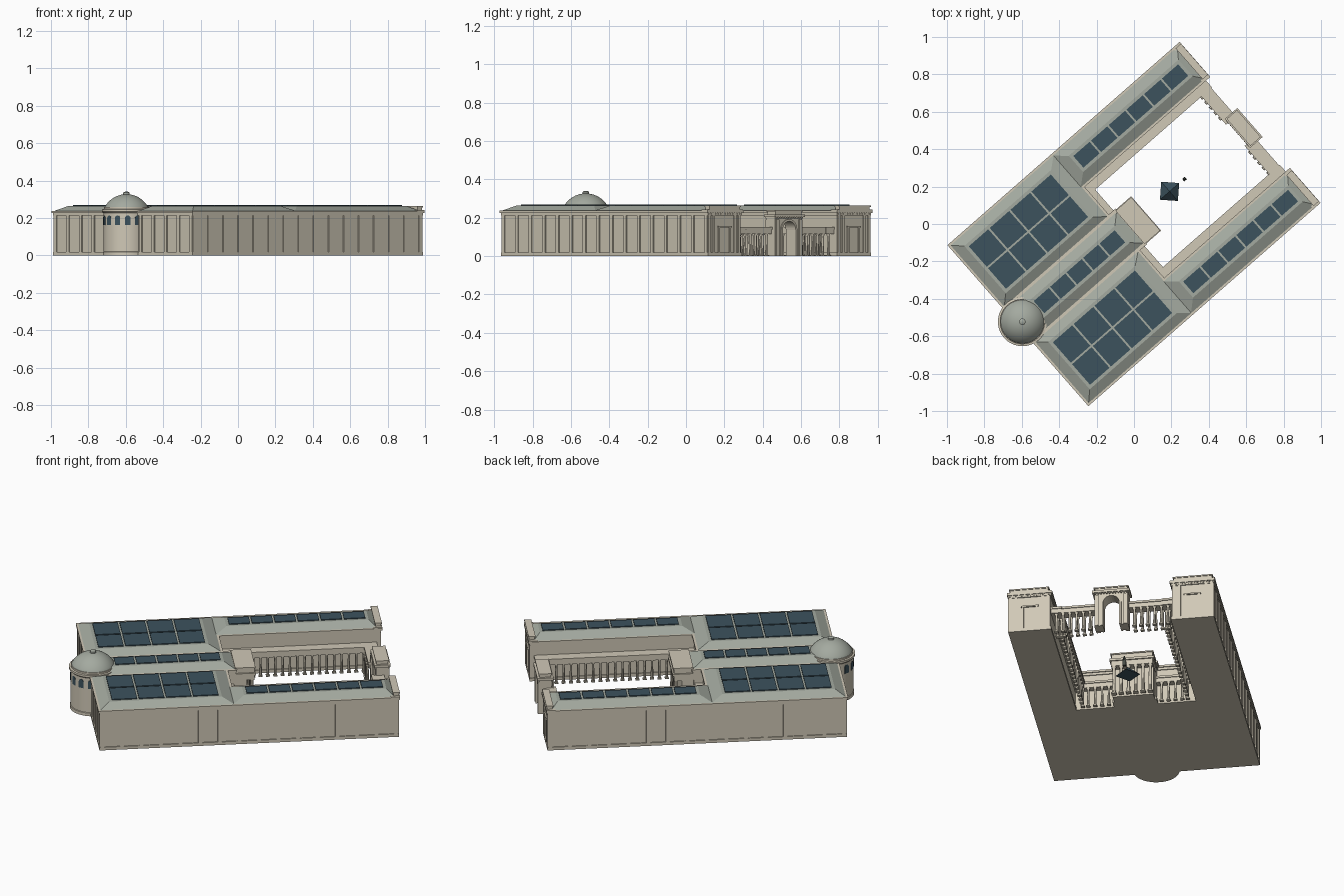
import bpy, bmesh
from math import radians, sin, cos, pi
from mathutils import Matrix

if "Cube" in bpy.data.objects:
    bpy.data.objects.remove(bpy.data.objects["Cube"])

SITE = Matrix.Rotation(radians(41.2), 4, 'Z')   # the plan is turned on the site


def material(name, rgb):
    m = bpy.data.materials.new(name)
    m.diffuse_color = (*rgb, 1)
    m.use_nodes = True
    m.node_tree.nodes["Principled BSDF"].inputs["Base Color"].default_value = m.diffuse_color
    return m


STONE = material("stone", (0.63, 0.58, 0.47))
ROOF = material("roof", (0.37, 0.40, 0.35))
GLASS = material("glass", (0.045, 0.085, 0.11))
BRONZE = material("bronze", (0.06, 0.07, 0.06))


class Part:
    def __init__(self):
        self.bm = bmesh.new()

    def box(self, u0, u1, v0, v1, z0, z1):
        self.frustum(u0, u1, v0, v1, z0, u0, u1, v0, v1, z1)

    def frustum(self, a0, a1, b0, b1, z0, c0, c1, d0, d1, z1):
        add = self.bm.verts.new
        lo = [add((x, y, z0)) for x, y in ((a0, b0), (a1, b0), (a1, b1), (a0, b1))]
        hi = [add((x, y, z1)) for x, y in ((c0, d0), (c1, d0), (c1, d1), (c0, d1))]
        self.bm.faces.new(lo[::-1])
        self.bm.faces.new(hi)
        for i in range(4):
            j = (i + 1) % 4
            self.bm.faces.new((lo[i], lo[j], hi[j], hi[i]))

    def lathe(self, u, v, profile, n=12):
        rings = [[self.bm.verts.new((u + r * cos(2 * pi * i / n), v + r * sin(2 * pi * i / n), z))
                  for i in range(n)] for r, z in profile]
        self.bm.faces.new(rings[0][::-1])
        self.bm.faces.new(rings[-1])
        for a, b in zip(rings, rings[1:]):
            for i in range(n):
                j = (i + 1) % n
                self.bm.faces.new((a[i], a[j], b[j], b[i]))

    def slab(self, outline, u0, u1, m=Matrix()):
        """Extrude a (v, z) outline from u0 to u1, then place it with m."""
        a = [self.bm.verts.new(m @ Matrix.Translation((u0, v, z)).translation) for v, z in outline]
        b = [self.bm.verts.new(m @ Matrix.Translation((u1, v, z)).translation) for v, z in outline]
        self.bm.faces.new(a)
        self.bm.faces.new(b[::-1])
        for i in range(len(a)):
            j = (i + 1) % len(a)
            self.bm.faces.new((a[j], a[i], b[i], b[j]))

    def column(self, u, v, h, r=0.0075):
        self.box(u - r * 1.4, u + r * 1.4, v - r * 1.4, v + r * 1.4, 0, 0.006)
        self.lathe(u, v, ((r, 0.006), (r * 0.82, h - 0.01), (r * 1.3, h - 0.003), (r * 1.3, h)), 10)

    def finish(self, name, mat, smooth=False):
        bmesh.ops.recalc_face_normals(self.bm, faces=self.bm.faces)
        self.bm.transform(SITE)
        me = bpy.data.meshes.new(name)
        self.bm.to_mesh(me)
        me.materials.append(mat)
        ob = bpy.data.objects.new(name, me)
        bpy.context.collection.objects.link(ob)
        if smooth:
            bpy.ops.object.select_all(action='DESELECT')
            ob.select_set(True)
            bpy.context.view_layer.objects.active = ob
            bpy.ops.object.shade_smooth_by_angle(angle=radians(35))


def arch(w, z0, spring, n=12):
    pts = [(w * cos(pi * i / n), spring + w * sin(pi * i / n)) for i in range(n + 1)]
    return [(w, z0)] + pts + [(-w, z0)]


# Main blocks: hall, two galleries, two wings, as u0, u1, v0, v1
U, V = 0.813, 0.56
blocks = [(-U, -0.03, -0.115, 0.115)]
for lo, hi in ((0.125, V), (-V, -0.125)):
    blocks.append((-U, -0.08, lo, hi))
for lo, hi in ((0.335, V), (-V, -0.335)):
    blocks.append((-0.09, U, lo, hi))
walls, trim = Part(), Part()
for a, b, c, d in blocks:
    walls.box(a, b, c, d, 0, 0.23)
    for o, z0, z1 in ((0.006, 0, 0.018), (0.006, 0.212, 0.226), (0.012, 0.226, 0.238)):
        trim.box(a - o, b + o, c - o, d + o, z0, z1)
walls.box(-U, -0.08, -0.13, 0.13, 0, 0.228)
walls.finish("walls", STONE)
trim.finish("plinth_and_cornice", STONE)

# Pilasters on the outer faces
pil = Part()
for s in (1, -1):
    for i in range(16):
        u = -0.803 + i * 1.606 / 15
        v = s * V
        pil.box(u - 0.011, u + 0.011, v - 0.006, v + 0.006, 0.018, 0.214)
    for i in range(5):
        v = s * (0.142 + i * 0.102)
        pil.box(-U - 0.006, -U + 0.006, v - 0.011, v + 0.011, 0.018, 0.214)
pil.finish("pilasters", STONE)

# Hipped roofs with flat tops carrying skylights
roof, sky = Part(), Part()


def hip(a, b, c, d, e, f, g, h, nu, nv, zt=0.264):
    k = 0.012
    roof.frustum(a, b, c, d, 0.236, e - k, f + k, g - k, h + k, zt)
    du, dv = (f - e) / nu, (h - g) / nv
    for i in range(nu):
        for j in range(nv):
            sky.box(e + i * du + 0.005, e + (i + 1) * du - 0.005,
                    g + j * dv + 0.005, g + (j + 1) * dv - 0.005, zt - 0.002, zt + 0.005)


hip(-0.78, -0.025, -0.113, 0.113, -0.68, -0.095, -0.048, 0.048, 5, 1)
hip(-0.817, -0.076, 0.121, 0.564, -0.748, -0.155, 0.185, 0.497, 4, 2)
hip(-0.817, -0.076, -0.564, -0.121, -0.748, -0.155, -0.497, -0.185, 4, 2)
hip(-0.09, 0.80, 0.331, 0.564, -0.01, 0.745, 0.4, 0.492, 6, 1)
hip(-0.09, 0.80, -0.564, -0.331, -0.01, 0.745, -0.492, -0.4, 6, 1)
roof.finish("roofs", ROOF)
sky.finish("skylights", GLASS)

# Domed rotunda
DU = -0.793
drum, dome, win = Part(), Part(), Part()
drum.lathe(DU, 0, ((0.126, 0), (0.126, 0.018), (0.122, 0.02), (0.122, 0.226), (0.131, 0.234),
                   (0.131, 0.246), (0.121, 0.248), (0.121, 0.258)), 48)
drum.finish("rotunda_drum", STONE, True)
R = (0.117 ** 2 + 0.07 ** 2) / 0.14
top = 0.327
prof = [(R * sin(t), top - R + R * cos(t)) for t in [1.07 * (1 - i / 10) for i in range(10)]]
dome.lathe(DU, 0, [(0.117, 0.256)] + prof + [(0.017, 0.326), (0.017, 0.335), (0.008, 0.34)], 48)
dome.finish("rotunda_dome", ROOF, True)
for k in range(-3, 4):
    m = Matrix.Translation((DU, 0, 0)) @ Matrix.Rotation(radians(180 + 26 * k), 4, 'Z')
    pts = arch(0.015, 0.162, 0.198, 8)
    for bit, x in ((pts, 0.1235),):
        a = [win.bm.verts.new(m @ Matrix.Translation((x, v, z)) .translation) for v, z in bit]
        b = [win.bm.verts.new(m @ Matrix.Translation((0.1, v, z)).translation) for v, z in bit]
        win.bm.faces.new(a)
        for i in range(len(a)):
            j = (i + 1) % len(a)
            win.bm.faces.new((a[j], a[i], b[i], b[j]))
win.finish("rotunda_windows", GLASS)

# Wing end pavilions with parapet, corner pilasters, niche surround and dentils
pav = Part()
for s in (1, -1):
    def b(u0, u1, v0, v1, z0, z1):
        pav.box(u0, u1, *sorted((s * v0, s * v1)), z0, z1)
    b(0.775, 0.825, 0.327, 0.572, 0.228, 0.242)
    b(0.79, 0.82, 0.345, 0.555, 0.242, 0.257)
    b(0.786, 0.824, 0.34, 0.56, 0.257, 0.264)
    for v in (0.338, 0.368, 0.515, 0.545):
        b(U, U + 0.006, v, v + 0.016, 0.018, 0.214)
    for v in (0.405, 0.48):
        b(U, U + 0.006, v, v + 0.01, 0.018, 0.15)
    b(U, U + 0.008, 0.4, 0.495, 0.15, 0.158)
    for i in range(14):
        v = 0.338 + i * 0.0165
        b(U, U + 0.009, v, v + 0.008, 0.218, 0.226)
pav.finish("wing_pavilions", STONE)

# Courtyard colonnades: along wings, along galleries, and the entrance screen
cols, ent = Part(), Part()
H = 0.115


def beam(u0, u1, v0, v1):
    ent.box(u0, u1, v0, v1, H, 0.14)
    ent.box(u0 - 0.005, u1 + 0.005, v0 - 0.005, v1 + 0.005, 0.14, 0.152)


for s in (1, -1):
    beam(-0.09, 0.79, *sorted((s * 0.28, s * 0.34)))
    beam(-0.09, -0.04, *sorted((s * 0.1, s * 0.33)))
    beam(0.725, 0.785, *sorted((s * 0.08, s * 0.34)))
    for i in range(20):
        cols.column(-0.047 + i * 0.0403, s * 0.289, H)
    for i in range(4):
        cols.column(-0.047, s * (0.145 + i * 0.038), H)
    for i in range(6):
        for u in (0.722, 0.775):
            cols.column(u, s * (0.122 + i * 0.037), H)
ent.finish("colonnade_entablature", STONE)

# Entrance arch
gate = Part()
body = [(0.093, 0.0)] + arch(0.045, 0, 0.137) + [(-0.093, 0), (-0.093, 0.205), (0.093, 0.205)]
gate.slab(body, 0.745, 0.812)
ring = arch(0.056, 0, 0.137) + arch(0.045, 0, 0.137)[::-1]
gate.slab(ring, 0.739, 0.818)
gate.box(0.735, 0.824, -0.103, 0.103, 0.203, 0.217)
gate.box(0.747, 0.812, -0.09, 0.09, 0.217, 0.233)
gate.box(0.743, 0.816, -0.096, 0.096, 0.233, 0.24)
for u in (0.739, 0.818):
    for i in range(12):
        v = -0.091 + i * 0.016
        gate.box(u - 0.006, u + 0.003, v, v + 0.007, 0.196, 0.203)
    for s in (1, -1):
        gate.box(u - 0.006, u + 0.002, s * 0.08 - 0.011, s * 0.08 + 0.011, 0, 0.19)
gate.finish("entrance_arch", STONE)

# Courtyard portico in front of the hall
port = Part()
port.box(-0.03, 0.035, -0.112, 0.112, 0, 0.19)
port.box(-0.03, 0.078, -0.115, 0.115, 0.17, 0.2)
port.box(-0.03, 0.086, -0.122, 0.122, 0.2, 0.213)
port.box(-0.025, 0.078, -0.113, 0.113, 0.213, 0.24)
port.box(-0.028, 0.083, -0.118, 0.118, 0.24, 0.247)
for i in range(6):
    cols.column(0.066, -0.1 + i * 0.04, 0.17, 0.01)
port.finish("hall_portico", STONE)
cols.finish("columns", STONE, True)

# Glass pyramid and courtyard statue
pyr = Part()
m = Matrix.Rotation(radians(-45), 4, 'Z')
pyr.lathe(0, 0, ((0.068, 0), (0.0005, 0.05)), 4)
pyr.bm.transform(Matrix.Translation((0.258, 0.006, 0)) @ m @ Matrix.Rotation(radians(45 - 0.2), 4, 'Z'))
pyr.finish("glass_pyramid", GLASS)
st = Part()
st.box(0.352, 0.37, -0.006, 0.012, 0, 0.03)
st.lathe(0.361, 0.003, ((0.009, 0.03), (0.007, 0.042), (0.008, 0.048), (0.003, 0.051),
                        (0.005, 0.055), (0.002, 0.06)), 8)
st.finish("courtyard_statue", BRONZE)
